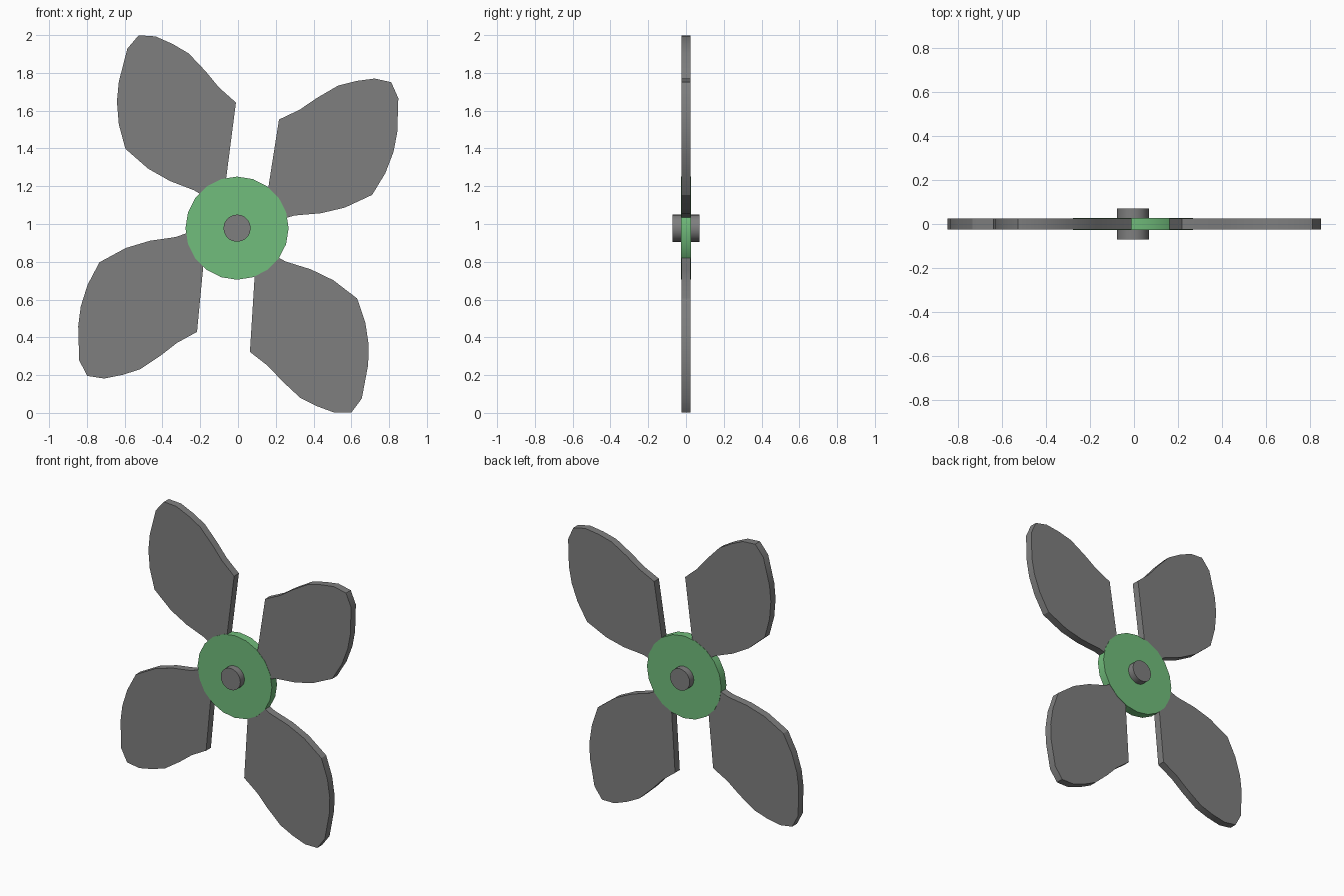
import bpy, bmesh
from math import radians, sin, cos

if "Cube" in bpy.data.objects:
    bpy.data.objects.remove(bpy.data.objects["Cube"])

# Blade outline in x/z, measured from its inner corner
OUTLINE = [(0, 0), (-.09, .08), (-.16, .165), (-.25, .26), (-.335, .31),
           (-.425, .35), (-.515, .356), (-.575, .285), (-.62, .11),
           (-.63, .005), (-.62, -.115), (-.585, -.245), (-.465, -.35),
           (-.35, -.415), (-.22, -.465), (-.15, -.51), (-.065, -.505)]


def material(name, color):
    mat = bpy.data.materials.new(name)
    mat.diffuse_color = (*color, 1)
    mat.use_nodes = True
    mat.node_tree.nodes["Principled BSDF"].inputs["Base Color"].default_value = mat.diffuse_color
    return mat


grey = material("dark_grey", (.212, .212, .212))
green = material("green", (.167, .51, .20))


def blade(name, corner, angle, flip, half=0.025):
    c, s = cos(radians(angle)), sin(radians(angle))
    bm = bmesh.new()
    ring = []
    for x, z in OUTLINE:
        x *= flip
        ring.append(bm.verts.new((corner[0] + x * c - z * s, -half,
                                  corner[1] + x * s + z * c)))
    face = bm.faces.new(ring)
    ext = bmesh.ops.extrude_face_region(bm, geom=[face], use_keep_orig=True)
    top = [v for v in ext["geom"] if isinstance(v, bmesh.types.BMVert)]
    bmesh.ops.translate(bm, verts=top, vec=(0, 2 * half, 0))
    bmesh.ops.recalc_face_normals(bm, faces=bm.faces)
    mesh = bpy.data.meshes.new(name)
    bm.to_mesh(mesh)
    bm.free()
    mesh.materials.append(grey)
    obj = bpy.data.objects.new(name, mesh)
    bpy.context.collection.objects.link(obj)
    # Soft rim, sharp front and back edges
    bpy.ops.object.select_all(action='DESELECT')
    obj.select_set(True)
    bpy.context.view_layer.objects.active = obj
    bpy.ops.object.shade_smooth_by_angle(angle=radians(30))


def disc(name, radius, depth, mat):
    bpy.ops.mesh.primitive_cylinder_add(vertices=20, radius=radius, depth=depth,
                                        location=(-.005, 0, .978),
                                        rotation=(radians(90), 0, 0))
    obj = bpy.context.object
    obj.name = name
    obj.data.materials.append(mat)
    bpy.ops.object.shade_smooth_by_angle(angle=radians(30))


# Four blades, alternately mirrored
blade("blade_upper_right", (.217, 1.553), -16.25, -1)
blade("blade_upper_left", (-.011, 1.643), 0, 1)
blade("blade_lower_left", (-.217, .429), 167.2, -1)
blade("blade_lower_right", (.063, .323), 183.75, 1)

# Green hub and the axle through it
disc("hub", .273, .054, green)
disc("axle", .072, .142, grey)
